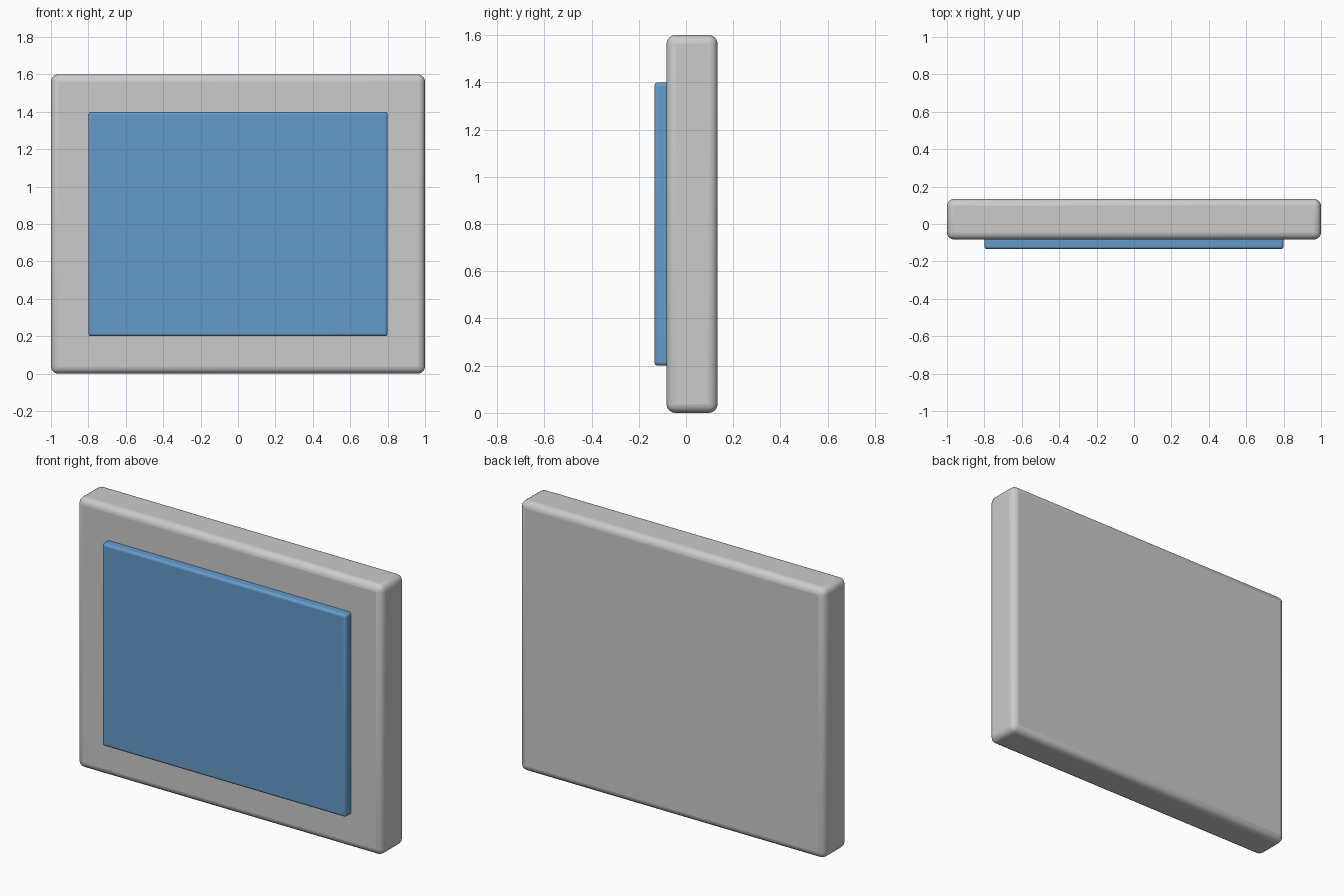
import bpy

if "Cube" in bpy.data.objects:
    bpy.data.objects.remove(bpy.data.objects["Cube"])


def rounded_box(name, x, y, z, radius):
    """Box spanning the given (min, max) ranges, with rounded edges."""
    spans = (x, y, z)
    centre = [(a + b) / 2 for a, b in spans]
    bpy.ops.mesh.primitive_cube_add(size=1, location=centre)
    obj = bpy.context.object
    obj.name = name
    obj.scale = [b - a for a, b in spans]
    bpy.ops.object.transform_apply(location=False, rotation=False, scale=True)
    bevel = obj.modifiers.new("rounded_edges", "BEVEL")
    bevel.width = radius
    bevel.segments = 4
    bpy.ops.object.shade_smooth_by_angle()
    return obj


# Grey slab standing on the ground
rounded_box("frame", (-1, 1), (-0.083, 0.134), (0, 1.6), 0.038)

# Blue panel set into the front of the slab
panel = rounded_box("front_panel", (-0.8, 0.8), (-0.134, -0.04), (0.2, 1.4), 0.015)
blue = bpy.data.materials.new("panel_blue")
blue.diffuse_color = (0.13, 0.33, 0.6, 1)
blue.use_nodes = True
blue.node_tree.nodes["Principled BSDF"].inputs["Base Color"].default_value = blue.diffuse_color
panel.data.materials.append(blue)
